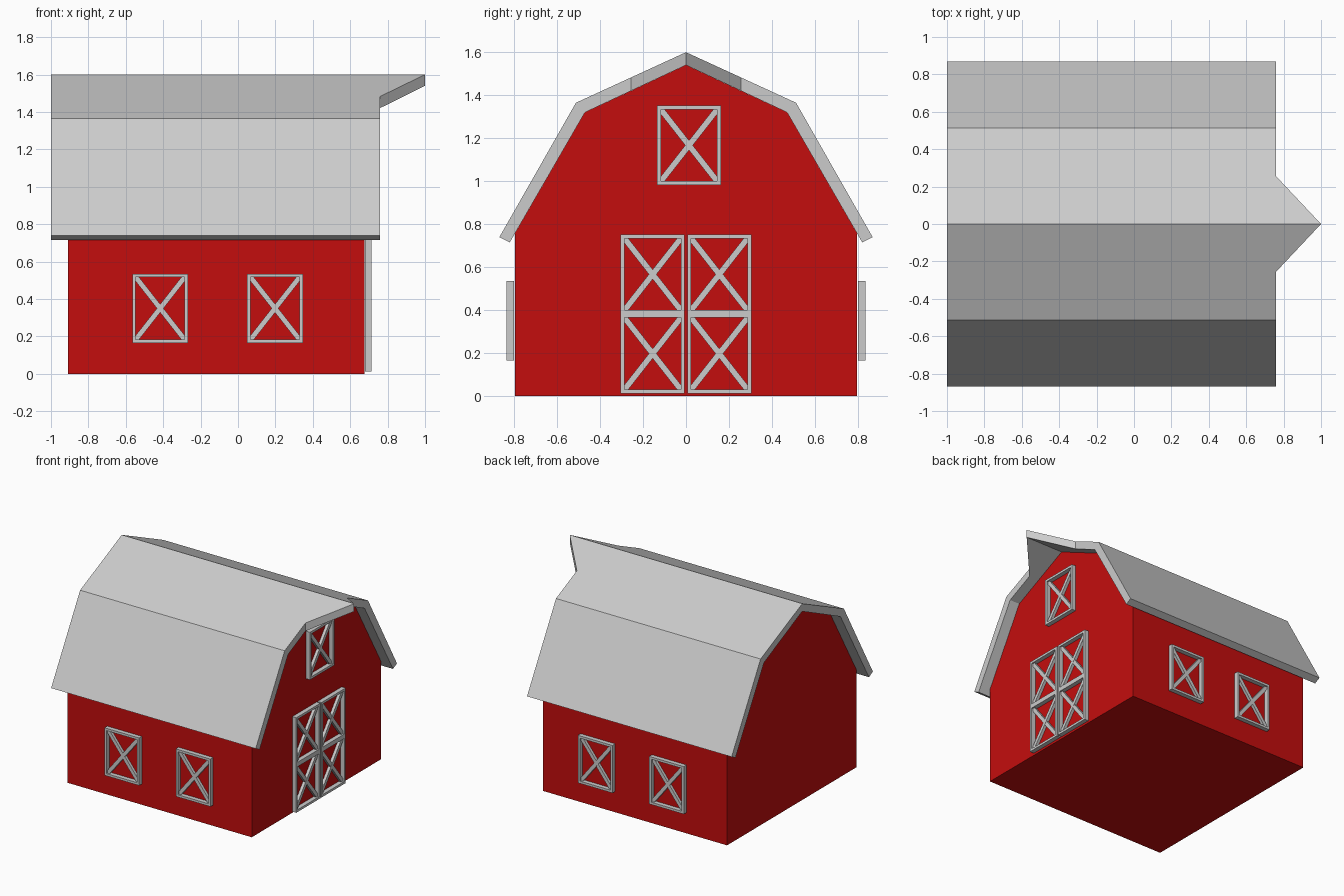
import bpy, bmesh
from math import atan2, hypot, pi
from mathutils import Matrix, Vector

if "Cube" in bpy.data.objects:
    bpy.data.objects.remove(bpy.data.objects["Cube"])

red = bpy.data.materials.new("barn_red")
red.diffuse_color = (0.55, 0.004, 0.004, 1)
red.use_nodes = True
red.node_tree.nodes["Principled BSDF"].inputs["Base Color"].default_value = red.diffuse_color


def finish(name, bm, mat=None):
    bmesh.ops.recalc_face_normals(bm, faces=bm.faces)
    mesh = bpy.data.meshes.new(name)
    bm.to_mesh(mesh)
    bm.free()
    obj = bpy.data.objects.new(name, mesh)
    bpy.context.collection.objects.link(obj)
    if mat:
        mesh.materials.append(mat)
    return obj


def mirrored(half):
    """Full left-to-right profile from a half ending on the centre line."""
    return [(-p[0], *p[1:]) for p in half] + list(reversed(half[:-1]))


# Walls: gambrel profile extruded along x
bm = bmesh.new()
profile = mirrored([(0.795, 0), (0.795, 0.758), (0.47, 1.32), (0, 1.54)])
face = bm.faces.new([bm.verts.new((-0.91, y, z)) for y, z in profile])
ext = bmesh.ops.extrude_face_region(bm, geom=[face])
bmesh.ops.translate(bm, vec=(1.585, 0, 0),
                    verts=[v for v in ext["geom"] if isinstance(v, bmesh.types.BMVert)])
finish("barn_walls", bm, red)

# Roof: slab stations (outer y, outer z, inner y, inner z, front x), pointed hood at the ridge
half = [(0.868, 0.74, 0.82, 0.715, 0.76), (0.512, 1.365, 0.47, 1.32, 0.76),
        (0.255, 1.483, 0.255, 1.421, 0.76), (0, 1.60, 0, 1.54, 1.0)]
stations = [(-a, b, -c, d, x) for a, b, c, d, x in half] + half[-2::-1]
bm = bmesh.new()
rings = [[bm.verts.new(p) for p in ((-1, oy, oz), (fx, oy, oz), (fx, iy, iz), (-1, iy, iz))]
         for oy, oz, iy, iz, fx in stations]
for a, b in zip(rings, rings[1:]):
    for i in range(4):
        j = (i + 1) % 4
        bm.faces.new((a[i], a[j], b[j], b[i]))
bm.faces.new(rings[0])
bm.faces.new(rings[-1])
finish("roof", bm)


# Cross-braced frame: built upright facing -y, reused for windows and doors
W, H, BAR, GAP, DEPTH = 0.298, 0.37, 0.018, 0.005, 0.034


def box(bm, x, z, sx, sz, near, far, angle=0):
    m = (Matrix.Translation((x, -(near + far) / 2, z)) @ Matrix.Rotation(angle, 4, 'Y')
         @ Matrix.Diagonal((sx, far - near, sz, 1)))
    bmesh.ops.create_cube(bm, size=1, matrix=m)


def braced_panel(name, location, turn):
    bm = bmesh.new()
    outer = GAP + DEPTH
    # Outer border as one mitred ring
    loops = []
    for inset, d in ((0, GAP), (0, outer), (BAR, outer), (BAR, GAP)):
        w, h = W / 2 - inset, H / 2 - inset
        loops.append([bm.verts.new((sx * w, -d, sz * h))
                      for sx, sz in ((-1, -1), (1, -1), (1, 1), (-1, 1))])
    for a, b in zip(loops, loops[1:] + loops[:1]):
        for i in range(4):
            j = (i + 1) % 4
            bm.faces.new((a[i], a[j], b[j], b[i]))
    # Diagonal braces, set slightly back
    w, h = W - 2 * BAR, H - 2 * BAR
    for s in (-1, 1):
        box(bm, 0, 0, hypot(w, h), 0.028, GAP, outer - 0.012 - 0.0005 * s, s * atan2(h, w))
    bm.transform(Matrix.Translation(Vector(location)) @ Matrix.Rotation(turn, 4, 'Z'))
    finish(name, bm)


# Side windows on both long walls
for side, turn in ((-1, 0), (1, pi)):
    for x in (-0.416, 0.198):
        braced_panel("side_window", (x, 0.795 * side, 0.35), turn)

# Double door: two leaves of two panels each
for y in (-0.155, 0.155):
    for z in (0.198, 0.567):
        braced_panel("door_panel", (0.675, y, z), pi / 2)

# Loft hatch
braced_panel("loft_hatch", (0.675, 0.014, 1.167), pi / 2)
